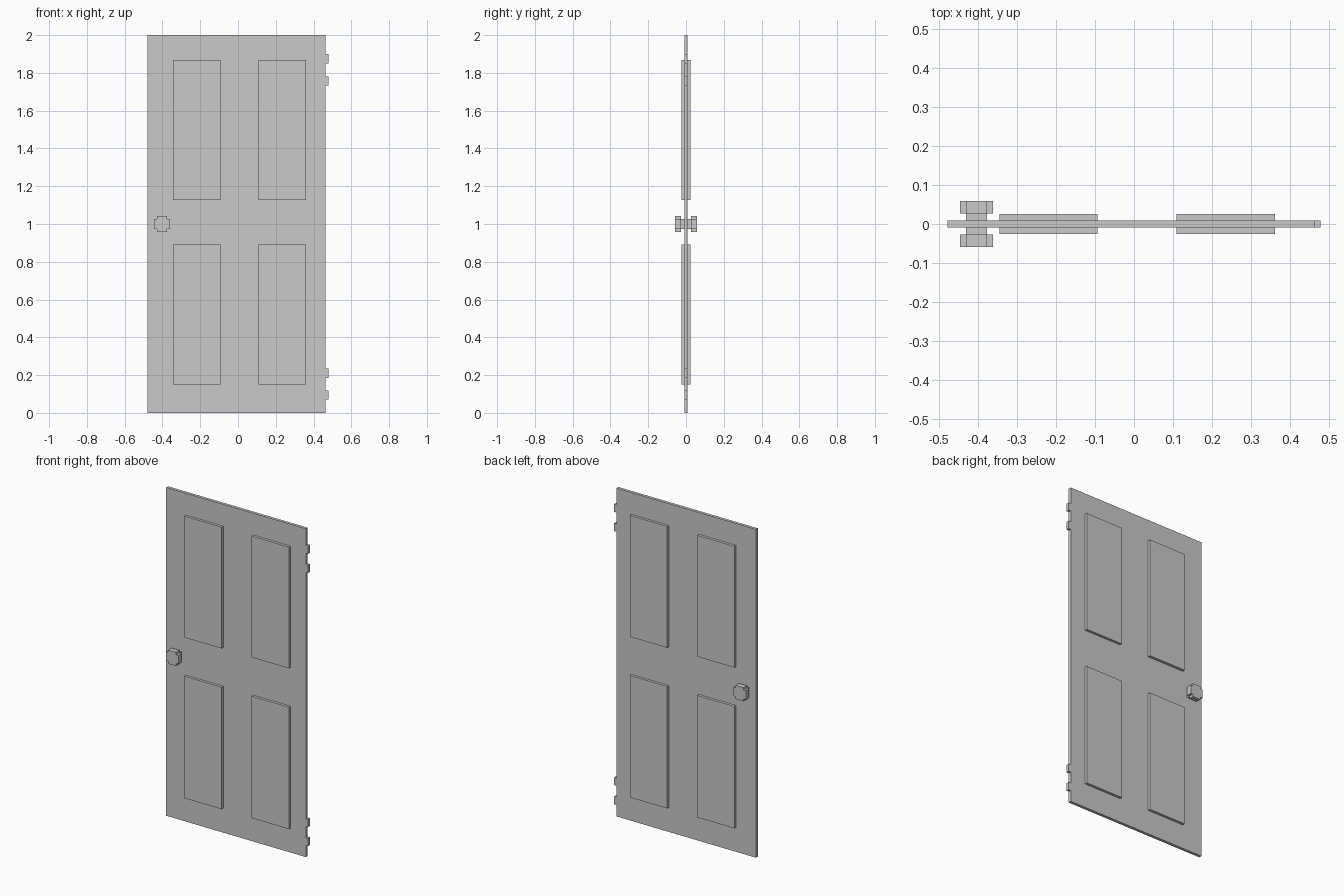
import bpy
import bmesh

cube = bpy.data.objects.get("Cube")
if cube:
    bpy.data.objects.remove(cube, do_unlink=True)

GREY = (0.588, 0.588, 0.588, 1.0)
paint = bpy.data.materials.new("light_grey")
paint.use_nodes = True
paint.diffuse_color = GREY
paint.node_tree.nodes["Principled BSDF"].inputs["Base Color"].default_value = GREY


def extrude_profile(name, outline, y0, y1):
    """Solid made from an (x, z) outline swept from y0 to y1."""
    bm = bmesh.new()
    face = bm.faces.new([bm.verts.new((x, y0, z)) for x, z in outline])
    swept = bmesh.ops.extrude_face_region(bm, geom=[face])["geom"]
    moved = [v for v in swept if isinstance(v, bmesh.types.BMVert)]
    bmesh.ops.translate(bm, verts=moved, vec=(0, y1 - y0, 0))
    bmesh.ops.recalc_face_normals(bm, faces=bm.faces)
    mesh = bpy.data.meshes.new(name)
    bm.to_mesh(mesh)
    bm.free()
    mesh.materials.append(paint)
    obj = bpy.data.objects.new(name, mesh)
    bpy.context.collection.objects.link(obj)
    return obj


def box(name, x0, x1, z0, z1, y0, y1):
    return extrude_profile(name, [(x0, z0), (x1, z0), (x1, z1), (x0, z1)], y0, y1)


# Door slab
SLAB = 0.009
EDGE = 0.463
box("door_slab", -0.478, EDGE, 0, 2, -SLAB, SLAB)

# Raised panels and knobs, repeated on both faces
columns = {"right": (-0.344, -0.093), "left": (0.109, 0.361)}
rows = {"lower": (0.149, 0.892), "upper": (1.128, 1.867)}
KNOB_X, KNOB_Z = -0.403, 1.0
R, S = 0.042, 0.027  # knob reach and stem half width
cross = [(S, R), (S, S), (R, S), (R, -S), (S, -S), (S, -R),
         (-S, -R), (-S, -S), (-R, -S), (-R, S), (-S, S), (-S, R)]

for face, side in (("front", -1), ("back", 1)):
    for row, (z0, z1) in rows.items():
        for column, (x0, x1) in columns.items():
            box(f"{face}_{row}_{column}_panel", x0, x1, z0, z1,
                side * SLAB, side * 0.025)
    box(f"{face}_knob_stem", KNOB_X - S, KNOB_X + S, KNOB_Z - S, KNOB_Z + S,
        side * SLAB, side * 0.027)
    extrude_profile(f"{face}_knob", [(KNOB_X + x, KNOB_Z + z) for x, z in cross],
                    side * 0.027, side * 0.0585)

# Hinge knuckles on the left edge
for i, z in enumerate((0.094, 0.21, 1.758, 1.875), start=1):
    box(f"hinge_knuckle_{i}", EDGE, 0.478, z - 0.024, z + 0.024, -SLAB, SLAB)
